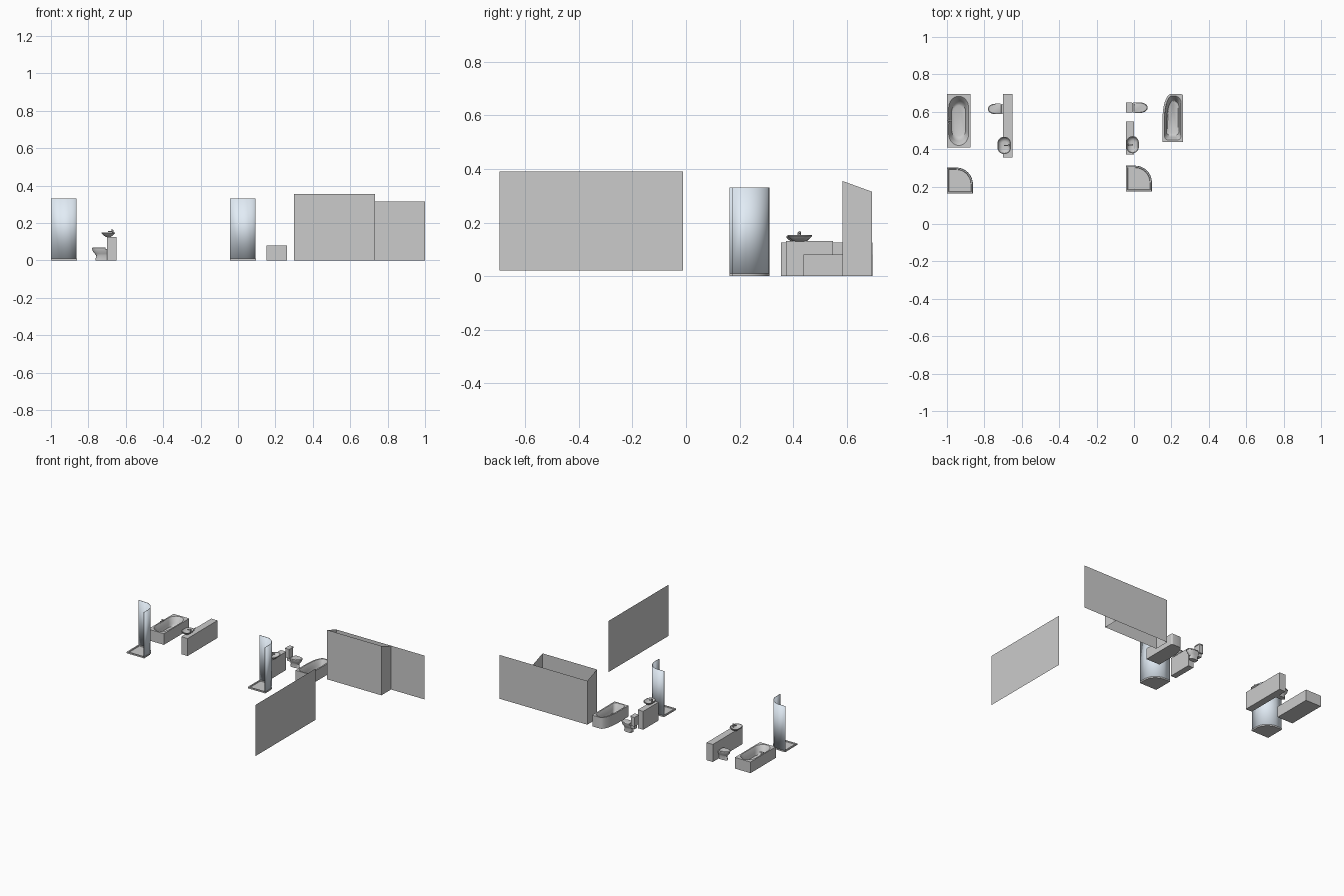
import bpy, bmesh, math

if "Cube" in bpy.data.objects:
    bpy.data.objects.remove(bpy.data.objects["Cube"])

K = 8  # segments per rounded corner


def finish(name, bm, angle=35, mat=None, closed=True):
    bmesh.ops.remove_doubles(bm, verts=bm.verts, dist=1e-5)
    if closed:
        bmesh.ops.recalc_face_normals(bm, faces=bm.faces)
    me = bpy.data.meshes.new(name)
    bm.to_mesh(me)
    bm.free()
    ob = bpy.data.objects.new(name, me)
    bpy.context.collection.objects.link(ob)
    if mat:
        me.materials.append(mat)
    bpy.ops.object.select_all(action='DESELECT')
    ob.select_set(True)
    bpy.context.view_layer.objects.active = ob
    bpy.ops.object.shade_smooth_by_angle(angle=math.radians(angle))
    return ob


def ring(x0, x1, y0, y1, z, radii):
    """Rounded rectangle; radii = (rx, ry) for corners ++, -+, --, +-."""
    if isinstance(radii, (int, float)):
        radii = [(radii, radii)] * 4
    x0, x1 = min(x0, x1), max(x0, x1)
    pts = []
    for q, (rx, ry) in enumerate(radii):
        sx, sy = ((1, 1), (-1, 1), (-1, -1), (1, -1))[q]
        cx = x1 - rx if sx > 0 else x0 + rx
        cy = y1 - ry if sy > 0 else y0 + ry
        for i in range(K + 1):
            a = math.pi / 2 * (q + i / K)
            pts.append((cx + rx * math.cos(a), cy + ry * math.sin(a), z))
    return pts


def loft(name, rings, **kw):
    bm = bmesh.new()
    vs = [[bm.verts.new(p) for p in r] for r in rings]
    n = len(vs[0])
    for a, b in zip(vs, vs[1:]):
        for i in range(n):
            j = (i + 1) % n
            bm.faces.new((a[i], a[j], b[j], b[i]))
    bm.faces.new(vs[0][::-1])
    bm.faces.new(vs[-1])
    return finish(name, bm, **kw)


def box(name, x0, x1, y0, y1, z0, z1):
    return loft(name, [ring(x0, x1, y0, y1, z, 0) for z in (z0, z1)])


def sheet(name, pts):
    bm = bmesh.new()
    bm.faces.new([bm.verts.new(p) for p in pts])
    return finish(name, bm, closed=False)


glass = bpy.data.materials.new("pale_glass")
glass.diffuse_color = (0.76, 0.84, 0.92, 1)
glass.use_nodes = True
glass.node_tree.nodes["Principled BSDF"].inputs["Base Color"].default_value = glass.diffuse_color


def shower(side, x, y, s=0.139, r=0.09):
    # quarter-round tray with raised rim
    def tray_ring(d, z):
        return ring(x + d, x + s - d, y + d, y + s - d, z,
                    [(r - d, r - d), (0, 0), (0, 0), (0, 0)])
    loft(side + "_shower_tray", [tray_ring(0, 0), tray_ring(0, 0.01),
                                 tray_ring(0.009, 0.01), tray_ring(0.011, 0.005)])
    # curved glass along the two open sides
    d = 0.003
    c = r - d
    path = [(x + s - d, y)]
    for i in range(17):
        a = math.pi / 2 * i / 16
        path.append((x + s - r + c * math.cos(a), y + s - r + c * math.sin(a)))
    path.append((x, y + s - d))
    bm = bmesh.new()
    lo = [bm.verts.new((px, py, 0.008)) for px, py in path]
    hi = [bm.verts.new((px, py, 0.33)) for px, py in path]
    for i in range(len(path) - 1):
        bm.faces.new((lo[i], lo[i + 1], hi[i + 1], hi[i]))
    ob = finish(side + "_shower_glass", bm, mat=glass, closed=False)
    m = ob.modifiers.new("thickness", 'SOLIDIFY')
    m.thickness = 0.003
    m.offset = 0


def toilet(side, xb, y, s):
    # s = +1 faces +x, -1 faces -x; xb is the wall end
    def tr(length, w, z, back=0.0):
        f = (length - back) * 0.55
        front, rear = (f, w), (0.006, 0.006)
        rad = [front, rear, rear, front] if s > 0 else [rear, front, front, rear]
        return ring(xb + s * back, xb + s * length, y - w, y + w, z, rad)
    loft(side + "_toilet_bowl", [tr(0.063, 0.017, 0), tr(0.058, 0.015, 0.025),
                                 tr(0.066, 0.019, 0.036), tr(0.076, 0.025, 0.048),
                                 tr(0.080, 0.027, 0.060)])
    loft(side + "_toilet_lid", [tr(0.081, 0.028, 0.061, 0.008), tr(0.081, 0.028, 0.066, 0.008),
                                tr(0.077, 0.024, 0.069, 0.011)])


def sink(side, xb, y, z, s, length=0.072, w=0.046):
    def br(d, dz):
        r = 0.034 - d
        return ring(xb + s * d, xb + s * (length - d), y - w + d, y + w - d, z + dz, r)
    # vessel basin
    loft(side + "_sink_basin", [br(0.024, -0.002), br(0.015, 0.004), br(0.005, 0.012),
                                br(0, 0.018), br(0, 0.022), br(0.004, 0.022),
                                br(0.009, 0.014), br(0.017, 0.008), br(0.025, 0.006)])
    # faucet post, spout and lever
    fx = xb + s * 0.012
    loft(side + "_faucet_post", [ring(fx - 0.004, fx + 0.004, y - 0.004, y + 0.004, q, 0.004)
                                 for q in (z + 0.008, z + 0.033)])
    box(side + "_faucet_spout", fx, fx + s * 0.024, y - 0.003, y + 0.003, z + 0.025, z + 0.029)
    box(side + "_faucet_lever", fx - s * 0.003, fx + s * 0.010, y - 0.002, y + 0.002,
        z + 0.034, z + 0.037)
    box(side + "_faucet_cap", fx - 0.004, fx + 0.004, y - 0.004, y + 0.004, z + 0.032, z + 0.035)


# left bathroom: rectangular tub with oval basin
def left_tub_ring(d, e, z):
    r = 0.062 - d
    return ring(-1 + d, -0.875 - d, 0.408 + e, 0.695 - e, z, [(r, r + 0.01)] * 4)


loft("left_bathtub", [ring(-1, -0.875, 0.408, 0.695, 0, 0), ring(-1, -0.875, 0.408, 0.695, 0.08, 0),
                      left_tub_ring(0.009, 0.012, 0.08), left_tub_ring(0.012, 0.017, 0.076),
                      left_tub_ring(0.020, 0.036, 0.040), left_tub_ring(0.025, 0.050, 0.022),
                      left_tub_ring(0.034, 0.062, 0.017)])
# tub faucet
loft("left_tub_faucet_post", [ring(-0.996, -0.988, 0.548, 0.556, z, 0.004) for z in (0.078, 0.097)])
box("left_tub_faucet_spout", -0.992, -0.973, 0.549, 0.555, 0.090, 0.094)
for sy in (-1, 1):
    y = 0.552 + sy * 0.014
    loft("left_tub_tap", [ring(-0.996, -0.989, y - 0.0035, y + 0.0035, z, 0.0035)
                          for z in (0.078, 0.088)])

box("left_wall_unit", -0.70, -0.65, 0.355, 0.695, 0, 0.126)
toilet("left", -0.70, 0.615, -1)
sink("left", -0.658, 0.42, 0.127, -1)
shower("left", -1, 0.163)

# right bathroom: tub with one swept side
def right_tub_ring(d, z, r=0.0, e=0.0):
    return ring(0.152 + d, 0.262 - d, 0.438 + d + e, 0.695 - d - e, z,
                [(0.012 + r, 0.012 + r), (0.045 - d / 2, 0.14 - d), (r, r), (r, r)])


loft("right_bathtub", [right_tub_ring(0, 0), right_tub_ring(0, 0.08),
                       right_tub_ring(0.010, 0.08, 0.024), right_tub_ring(0.013, 0.076, 0.024),
                       right_tub_ring(0.018, 0.040, 0.022, 0.008),
                       right_tub_ring(0.022, 0.022, 0.020, 0.014),
                       right_tub_ring(0.028, 0.017, 0.018, 0.018)])
loft("right_tub_drain", [ring(0.222, 0.230, 0.640, 0.648, z, 0.004) for z in (0.016, 0.019)])

box("right_sink_unit", -0.043, 0, 0.372, 0.548, 0, 0.132)
sink("right", -0.041, 0.424, 0.132, 1, length=0.067)
toilet("right", -0.008, 0.622, 1)
# cistern with lid, and the link to the bowl
loft("right_toilet_cistern", [ring(-0.043, -0.011, 0.597, 0.647, z, 0.005) for z in (0.06, 0.120)])
loft("right_toilet_cistern_lid", [ring(-0.044, -0.009, 0.595, 0.649, z, 0.005)
                                  for z in (0.120, 0.127)])
box("right_toilet_link", -0.036, 0.004, 0.607, 0.637, 0.035, 0.062)
shower("right", -0.043, 0.173)

# partition walls, open above and below
F, B, HF, HB = 0.583, 0.693, 0.355, 0.315
sheet("front_wall", [(0.30, F, 0), (0.733, F, 0), (0.733, F, HF), (0.30, F, HF)])
sheet("back_wall", [(1, B, 0), (0.30, B, 0), (0.30, B, HB), (1, B, HB)])
for name, x in (("left_side_wall", 0.30), ("right_side_wall", 0.733)):
    sheet(name, [(x, F, 0), (x, B, 0), (x, B, HB), (x, F, HF)])

# free-standing panel
sheet("front_panel", [(0.625, -0.695, 0.022), (0.625, -0.012, 0.022),
                      (0.625, -0.012, 0.39), (0.625, -0.695, 0.39)])
